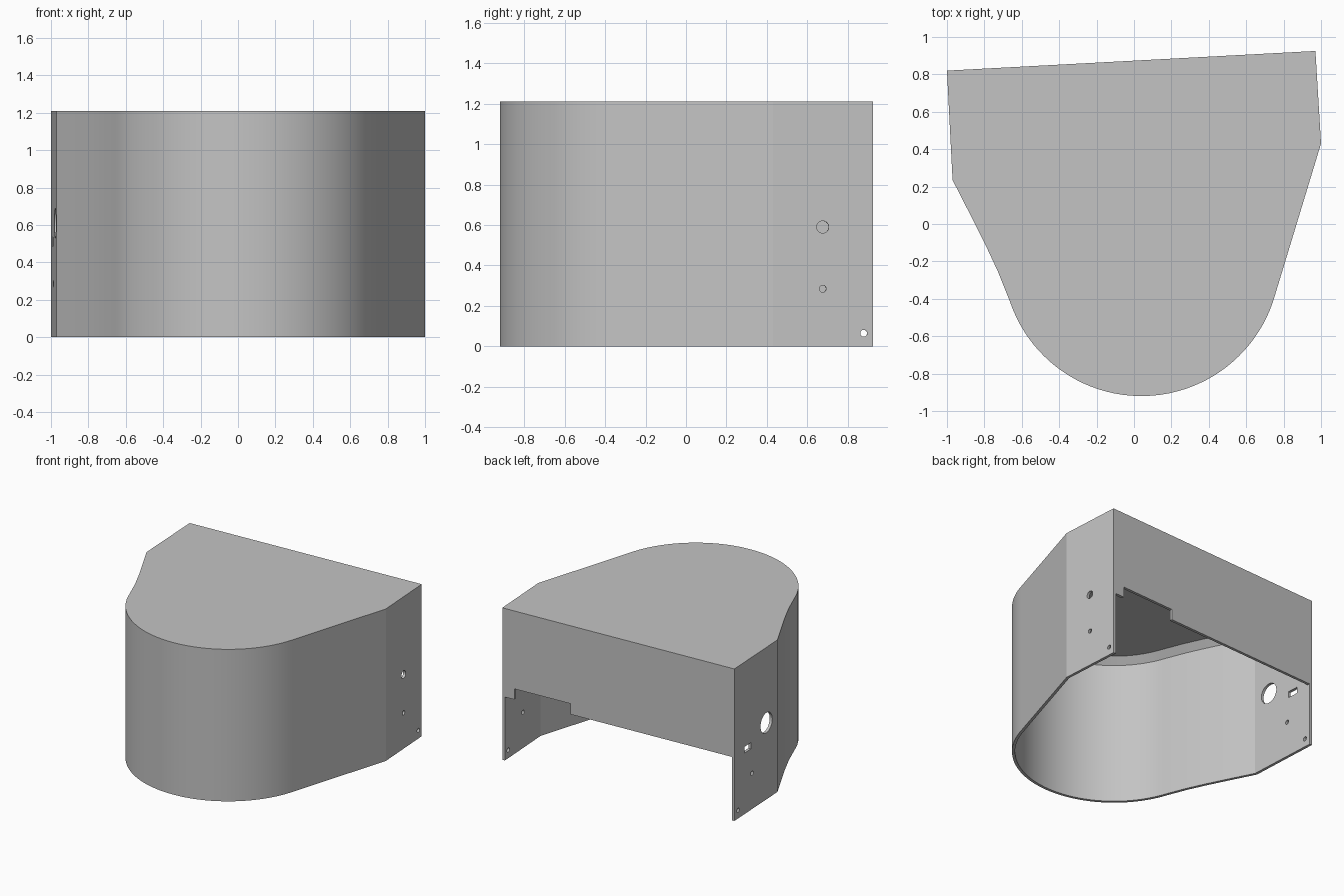
import bpy, bmesh, math
from mathutils import Vector, Matrix

cube = bpy.data.objects.get("Cube")
if cube:
    bpy.data.objects.remove(cube, do_unlink=True)

H, T, CHAMFER = 1.21, 0.022, 0.05        # height, wall thickness, inner chamfer
OPEN_Z, NOTCH_Z = 0.505, 0.59            # top of rear opening and of its notch

grey = bpy.data.materials.new("plain grey")
grey.use_nodes = True
grey.diffuse_color = (0.55, 0.55, 0.55, 1)
grey.node_tree.nodes["Principled BSDF"].inputs["Base Color"].default_value = grey.diffuse_color


def new_object(name, bm):
    bmesh.ops.recalc_face_normals(bm, faces=bm.faces)
    mesh = bpy.data.meshes.new(name)
    bm.to_mesh(mesh)
    bm.free()
    mesh.materials.append(grey)
    ob = bpy.data.objects.new(name, mesh)
    bpy.context.collection.objects.link(ob)
    return ob


def offset(points, d):
    """Move a counter-clockwise outline inwards by d with mitred corners."""
    result = []
    for i, p in enumerate(points):
        a = (p - points[i - 1]).normalized()
        b = (points[(i + 1) % len(points)] - p).normalized()
        na, nb = Vector((-a.y, a.x)), Vector((-b.y, b.x))
        result.append(p + (na + nb) * d / (1 + na.dot(nb)))
    return result


# Plan outline: rear corners, gently curved left side, round front, right side
rear_left, rear_right = Vector((-1, 0.82)), Vector((0.97, 0.925))
outline = [rear_right, rear_left]
outline += [Vector(p) for p in ((-0.97, 0.235), (-0.86, 0.02), (-0.79, -0.12), (-0.725, -0.26))]
STEPS, START, END = 44, math.radians(199), math.radians(344.3)
for i in range(STEPS + 1):
    a = START + (END - START) * i / STEPS
    outline.append(Vector((0.04 + 0.742 * math.cos(a), -0.178 + 0.742 * math.sin(a))))
outline.append(Vector((1, 0.43)))

# Hollow shell: outer wall, roof, inner wall and chamfered ceiling
bm = bmesh.new()
inner = offset(outline, T)
layers = [(outline, H), (outline, 0), (inner, 0), (inner, H - T - CHAMFER),
          (offset(outline, T + CHAMFER), H - T)]
rings = [[bm.verts.new((p.x, p.y, z)) for p in pts] for pts, z in layers]
for lower, upper in zip(rings, rings[1:]):
    for i in range(len(lower)):
        bm.faces.new((lower[i - 1], lower[i], upper[i], upper[i - 1]))
bm.faces.new(rings[0])
bm.faces.new(rings[-1])
shell = new_object("enclosure_shell", bm)

# Local frame along the slightly slanted rear wall
rear = rear_right - rear_left
rear_turn = Matrix.Rotation(math.atan2(rear.y, rear.x), 4, 'Z')
rear_frame = Matrix.Translation((*rear_left, 0)) @ rear_turn
cutters = []


def cut_box(name, low, high, frame):
    low, high = Vector(low), Vector(high)
    bm = bmesh.new()
    bmesh.ops.create_cube(bm, size=1, matrix=frame @ Matrix.Translation((low + high) / 2)
                          @ Matrix.Diagonal((*(high - low), 1)))
    cutters.append(new_object(name, bm))


def cut_hole(name, x, y, z, radius):
    bm = bmesh.new()
    turn = Matrix.Translation((x, y, z)) @ rear_turn @ Matrix.Rotation(math.pi / 2, 4, 'Y')
    bmesh.ops.create_cone(bm, cap_ends=True, segments=28, radius1=radius, radius2=radius,
                          depth=0.16, matrix=turn)
    cutters.append(new_object(name, bm))


# Rear opening with its raised notch
width = rear.length
cut_box("rear_opening", (T, -0.035, -0.1), (width - T, 0.1, OPEN_Z), rear_frame)
cut_box("rear_notch", (width - 0.58, -0.035, 0.3), (width - 0.102, 0.1, NOTCH_Z), rear_frame)

# Round holes in the two side walls
for name, x, y, z, radius in (("right_port", 0.98, 0.675, 0.59, 0.03),
                              ("right_screw", 0.98, 0.675, 0.285, 0.017),
                              ("right_rear_screw", 0.97, 0.878, 0.065, 0.017),
                              ("left_port", -0.98, 0.385, 0.61, 0.08),
                              ("left_screw", -0.98, 0.58, 0.285, 0.017),
                              ("left_rear_screw", -0.99, 0.77, 0.065, 0.017)):
    cut_hole(name, x, y, z, radius)

# Rectangular slot in the left wall
slot_frame = Matrix.Translation((-0.98, 0.64, 0.51)) @ rear_turn
cut_box("left_slot", (-0.08, -0.045, -0.025), (0.08, 0.045, 0.025), slot_frame)

# Apply every cut, then discard the cutters
for cutter in cutters:
    mod = shell.modifiers.new(cutter.name, 'BOOLEAN')
    mod.operation, mod.solver, mod.object = 'DIFFERENCE', 'EXACT', cutter
graph = bpy.context.evaluated_depsgraph_get()
graph.update()
result = bpy.data.meshes.new_from_object(shell.evaluated_get(graph))
shell.modifiers.clear()
shell.data = result
for cutter in cutters:
    bpy.data.objects.remove(cutter, do_unlink=True)

# Smooth the round front while keeping the corners crisp
bpy.ops.object.select_all(action='DESELECT')
shell.select_set(True)
bpy.context.view_layer.objects.active = shell
bpy.ops.object.shade_smooth_by_angle(angle=math.radians(15))
shell.modifiers.new("flat_walls", 'WEIGHTED_NORMAL').keep_sharp = True
